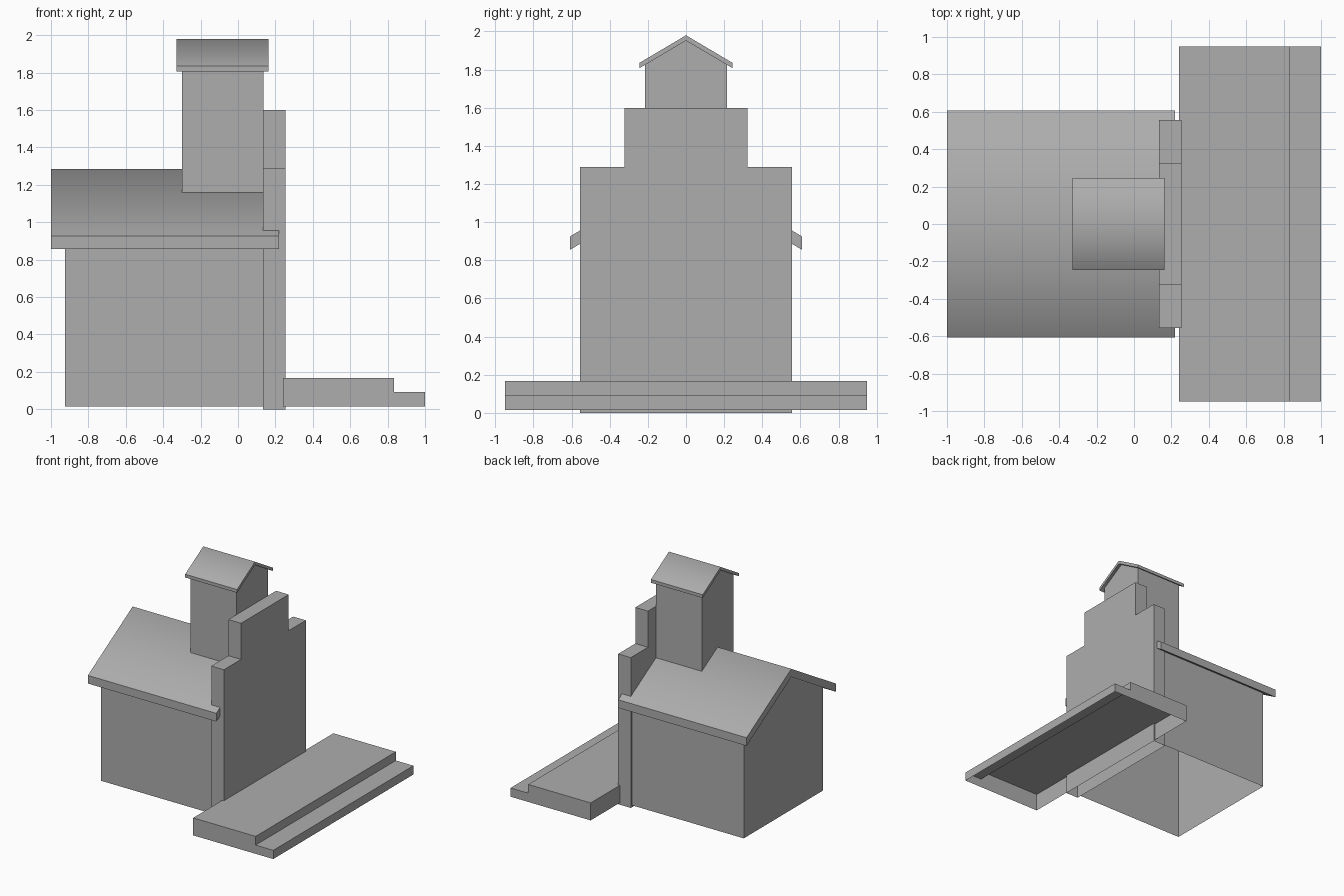
import bpy
import bmesh

cube = bpy.data.objects.get("Cube")
if cube:
    bpy.data.objects.remove(cube, do_unlink=True)

# Single plain mid-grey finish
grey = bpy.data.materials.new("plain grey")
GREY = (0.42, 0.42, 0.42, 1.0)
grey.diffuse_color = GREY
grey.use_nodes = True
for node in grey.node_tree.nodes:
    if node.type == 'BSDF_PRINCIPLED':
        node.inputs["Base Color"].default_value = GREY


def prism(name, profile, start, end, axis='X', open_bottom=False, soft_ridge=False):
    """Extrude a side profile of (across, height) points along X or Y."""
    def place(across, height, along):
        return (along, across, height) if axis == 'X' else (across, along, height)

    bm = bmesh.new()
    rings = [[bm.verts.new(place(a, h, t)) for a, h in profile] for t in (start, end)]
    bm.faces.new(rings[0])
    bm.faces.new(rings[1])
    count = len(profile)
    for i in range(count):
        j = (i + 1) % count
        bm.faces.new((rings[0][i], rings[0][j], rings[1][j], rings[1][i]))
    bmesh.ops.recalc_face_normals(bm, faces=bm.faces)

    if open_bottom:
        floor = [f for f in bm.faces if f.normal.z < -0.99]
        bmesh.ops.delete(bm, geom=floor, context='FACES')
    if soft_ridge:
        # Only the ridge lines are blended; every other edge stays crisp
        for f in bm.faces:
            f.smooth = True
        for e in bm.edges:
            e.smooth = all(abs(v.co.y) < 0.001 for v in e.verts)

    mesh = bpy.data.meshes.new(name)
    bm.to_mesh(mesh)
    bm.free()
    mesh.materials.append(grey)
    obj = bpy.data.objects.new(name, mesh)
    bpy.context.collection.objects.link(obj)
    return obj


def mirrored(half):
    """Complete a half profile, listed from bottom to top, across the centre."""
    return half + [(-a, h) for a, h in reversed(half) if a > 0]


def gable_roof(name, half_width, eave, ridge, thickness, start, end):
    profile = [(half_width, eave), (0, ridge), (-half_width, eave),
               (-half_width, eave - thickness), (0, ridge - thickness),
               (half_width, eave - thickness)]
    return prism(name, profile, start, end, soft_ridge=True)


# Main hall with gabled end walls, open underneath
prism("hall_walls", mirrored([(0.538, 0.016), (0.538, 0.92), (0, 1.235)]),
      -0.925, 0.137, open_bottom=True)
gable_roof("hall_roof", 0.607, 0.926, 1.285, 0.07, -1.0, 0.219)

# Stepped false front, open underneath
prism("stepped_facade", mirrored([(0.555, 0), (0.555, 1.29), (0.323, 1.29), (0.323, 1.6)]),
      0.135, 0.255, open_bottom=True)

# Tower rising through the roof
prism("tower_walls", mirrored([(0.214, 1.09), (0.214, 1.842), (0, 1.965)]),
      -0.3, 0.135, open_bottom=True)
gable_roof("tower_roof", 0.245, 1.835, 1.98, 0.028, -0.33, 0.162)

# Porch platform with one step, open underneath
prism("porch_platform",
      [(0.24, 0.016), (1.0, 0.016), (1.0, 0.091), (0.833, 0.091), (0.833, 0.166), (0.24, 0.166)],
      -0.95, 0.95, axis='Y', open_bottom=True)
